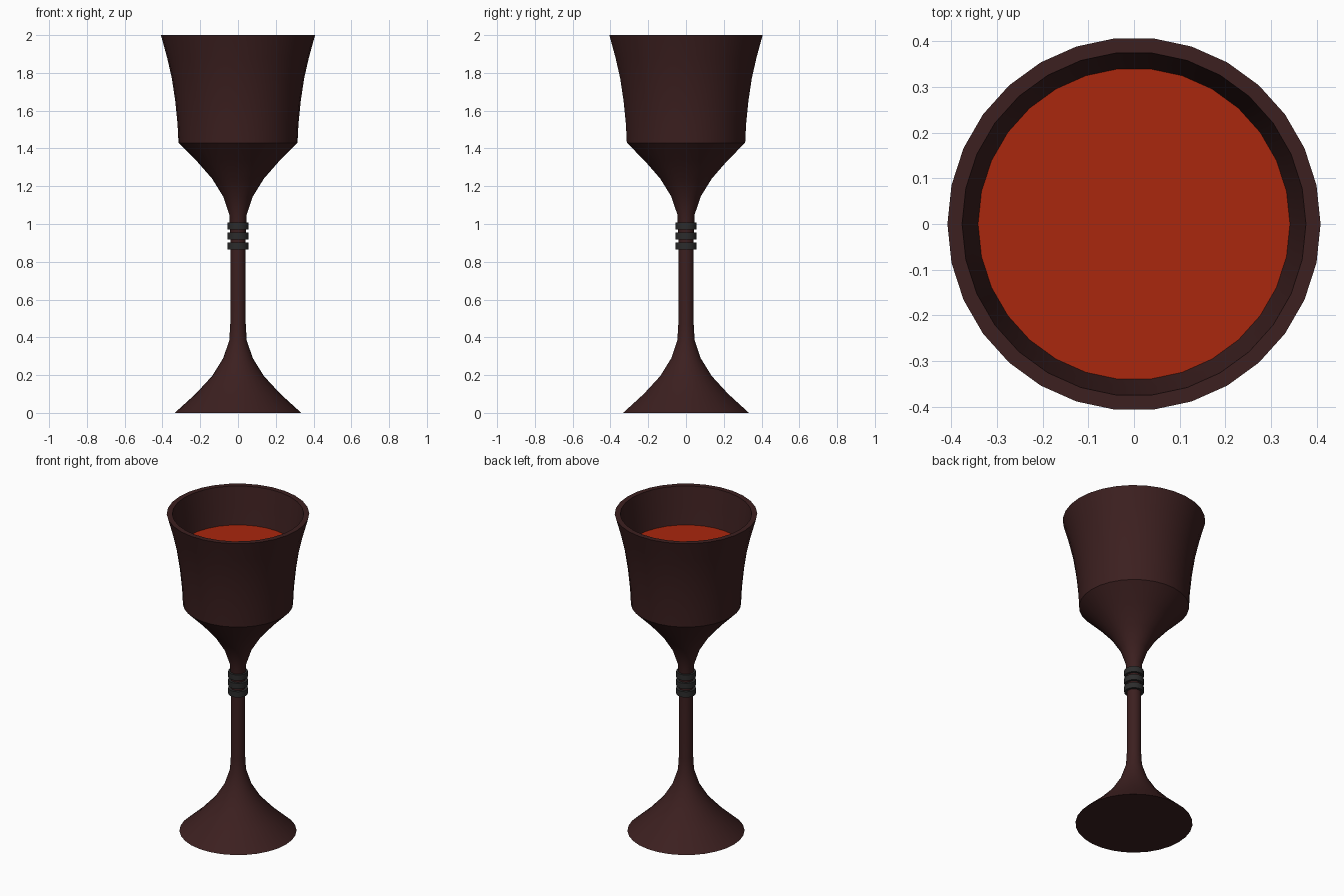
import bpy, bmesh
from math import cos, sin, pi

if "Cube" in bpy.data.objects:
    bpy.data.objects.remove(bpy.data.objects["Cube"])

SIDES = 30


def material(name, rgb):
    m = bpy.data.materials.new(name)
    m.diffuse_color = (*rgb, 1)
    m.use_nodes = True
    m.node_tree.nodes["Principled BSDF"].inputs["Base Color"].default_value = m.diffuse_color
    return m


def lathe(name, profile, mat, closed=False):
    """Spin (radius, z) points round z; a zero radius makes a pole."""
    bm = bmesh.new()
    rings = []
    for r, z in profile:
        n = SIDES if r > 0 else 1
        rings.append([bm.verts.new((r * cos(2 * pi * i / SIDES), r * sin(2 * pi * i / SIDES), z))
                      for i in range(n)])
    pairs = list(zip(rings, rings[1:])) + ([(rings[-1], rings[0])] if closed else [])
    for a, b in pairs:
        for i in range(SIDES):
            j = (i + 1) % SIDES
            corners = [a[i % len(a)], a[j % len(a)], b[j % len(b)], b[i % len(b)]]
            bm.faces.new(list(dict.fromkeys(corners)))
    mesh = bpy.data.meshes.new(name)
    bm.to_mesh(mesh)
    bm.free()
    mesh.materials.append(mat)
    ob = bpy.data.objects.new(name, mesh)
    bpy.context.collection.objects.link(ob)
    bpy.ops.object.select_all(action='DESELECT')
    ob.select_set(True)
    bpy.context.view_layer.objects.active = ob
    bpy.ops.object.shade_smooth_by_angle(angle=pi / 6)
    return ob


wood = material("dark_wood", (0.045, 0.014, 0.014))
metal = material("dark_metal", (0.025, 0.025, 0.025))
wine = material("wine", (0.40, 0.02, 0.004))

# Goblet: foot, stem, outer bowl, flat rim, inner bowl
foot = [(0, 0), (0.335, 0), (0.225, 0.1), (0.137, 0.195), (0.078, 0.29), (0.046, 0.385), (0.041, 0.47)]
stem = [(0.041, 0.95), (0.046, 1.05), (0.078, 1.145), (0.137, 1.24), (0.22, 1.335)]
bowl = [(0.315, 1.43), (0.320, 1.53), (0.332, 1.65), (0.350, 1.77), (0.375, 1.88), (0.408, 2.0)]
inside = [(0.376, 2.0), (0.358, 1.88), (0.341, 1.77), (0.318, 1.65), (0.302, 1.53), (0.290, 1.44), (0, 1.43)]
lathe("goblet", foot + stem + bowl + inside, wood)

# Liquid surface
lathe("liquid", [(0.342, 1.77), (0, 1.77)], wine)

# Three stem bands
for k in range(3):
    z = 0.883 + 0.053 * k
    lathe(f"stem_band_{k + 1}",
          [(0.038, z - 0.018), (0.056, z - 0.018), (0.056, z + 0.018), (0.038, z + 0.018)],
          metal, closed=True)
